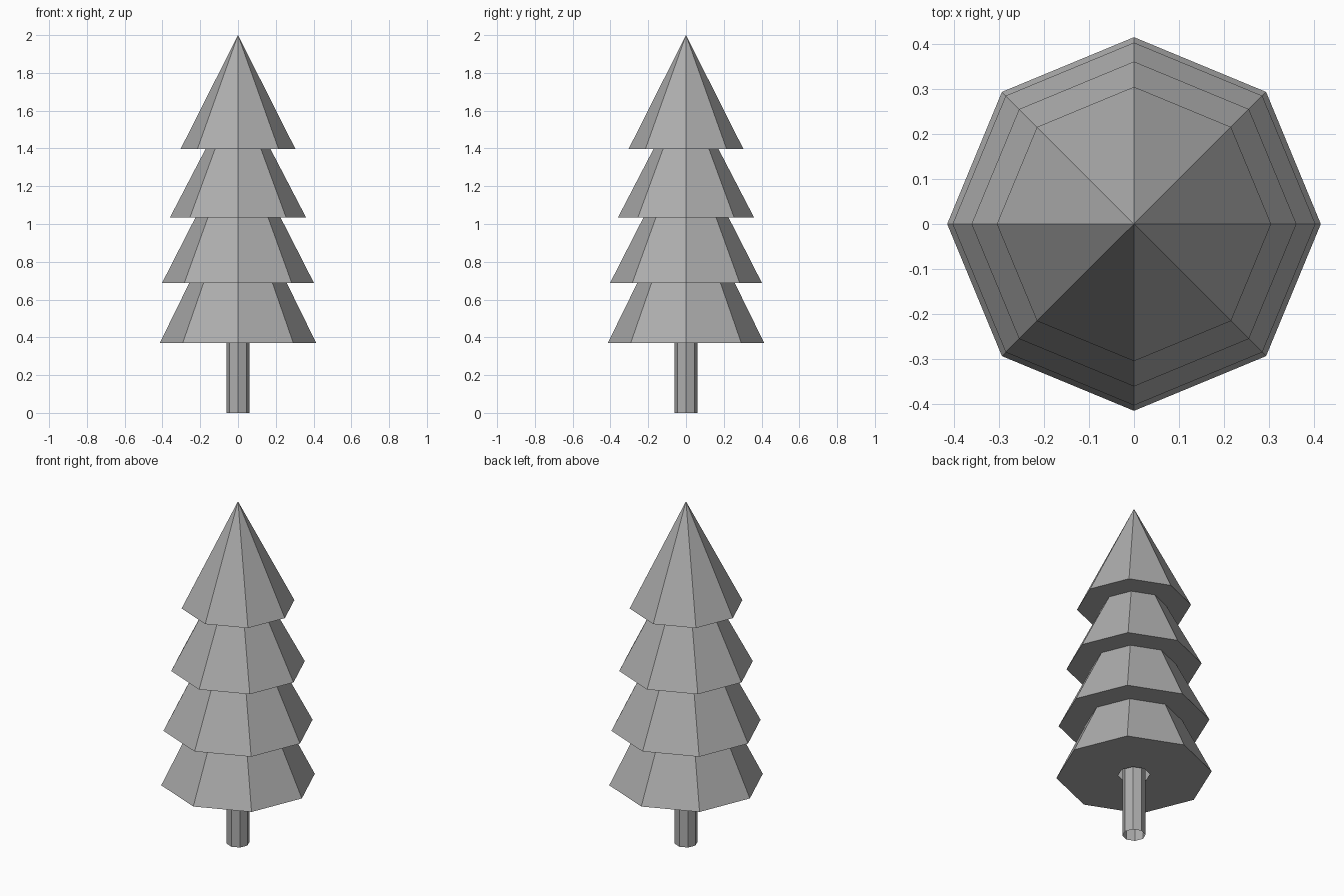
import bpy
import bmesh
from math import cos, sin, pi

SIDES = 8

cube = bpy.data.objects.get("Cube")
if cube:
    bpy.data.objects.remove(cube, do_unlink=True)

grey = bpy.data.materials.new("mid_grey")
grey.use_nodes = True
colour = (0.42, 0.42, 0.42, 1)
grey.diffuse_color = colour
grey.node_tree.nodes["Principled BSDF"].inputs["Base Color"].default_value = colour


def lathe(name, profile):
    """Turn a (radius, height) profile, listed top down, into an eight-sided open shell."""
    bm = bmesh.new()
    rings = []
    for radius, z in profile:
        if radius == 0:
            rings.append([bm.verts.new((0, 0, z))] * SIDES)
        else:
            angles = [2 * pi * i / SIDES for i in range(SIDES)]
            rings.append([bm.verts.new((radius * cos(a), radius * sin(a), z)) for a in angles])
    for upper, lower in zip(rings, rings[1:]):
        for i in range(SIDES):
            j = (i + 1) % SIDES
            corners = [upper[i], lower[i], lower[j], upper[j]]
            bm.faces.new(list(dict.fromkeys(corners)))
    mesh = bpy.data.meshes.new(name)
    bm.to_mesh(mesh)
    bm.free()
    mesh.materials.append(grey)
    obj = bpy.data.objects.new(name, mesh)
    bpy.context.collection.objects.link(obj)
    return obj


# Four stacked tiers, each with a flat underside, and an opening around the trunk
tiers = [
    (0, 2.0, 0.304, 1.397),
    (0.172, 1.397, 0.36, 1.035),
    (0.225, 1.035, 0.402, 0.688),
    (0.258, 0.688, 0.414, 0.37),
]
profile = []
for top_radius, top_z, rim_radius, rim_z in tiers:
    profile += [(top_radius, top_z), (rim_radius, rim_z)]
profile.append((0.085, 0.37))
lathe("foliage", profile)

# Straight trunk, open at both ends
lathe("trunk", [(0.062, 0.45), (0.062, 0)])
